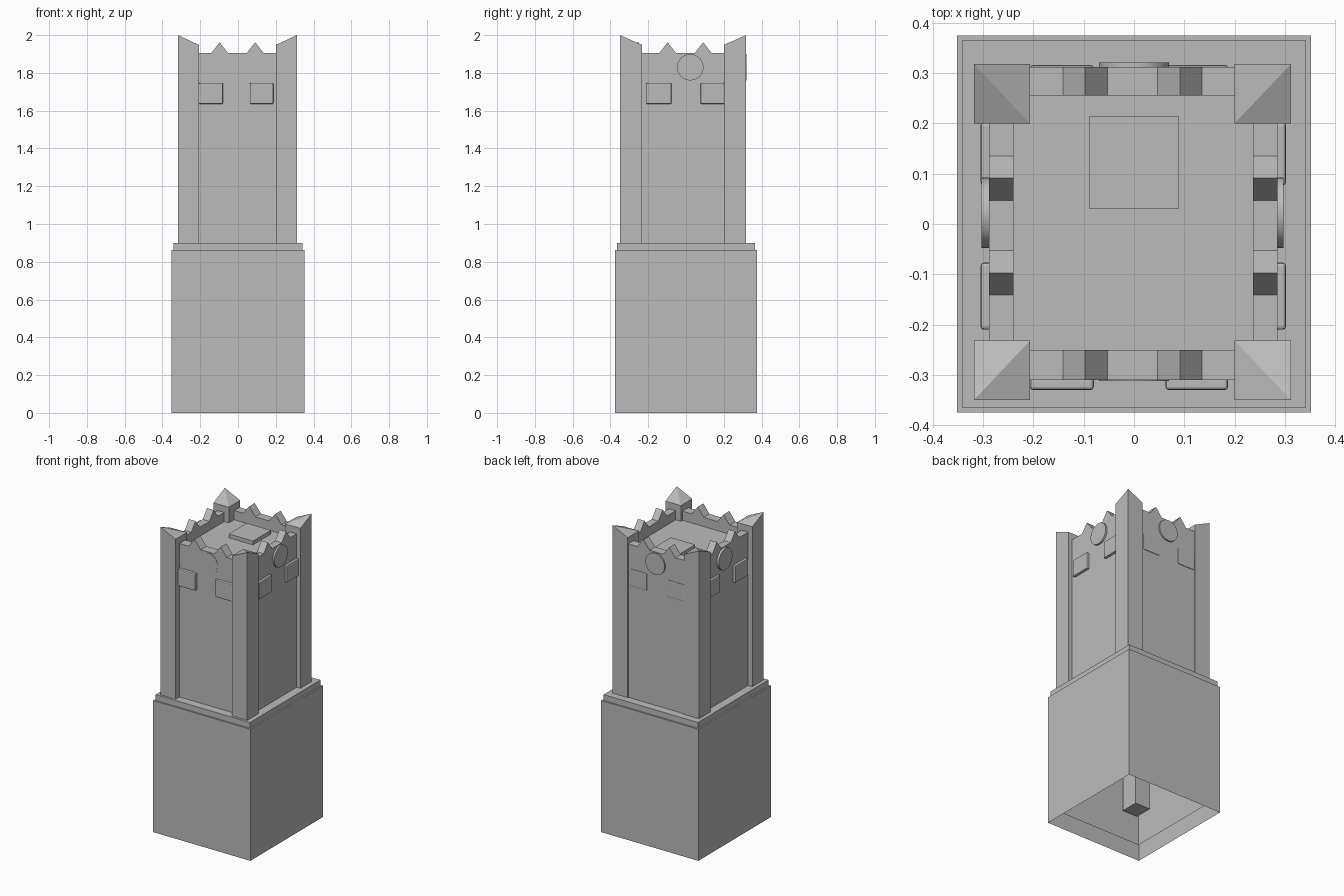
import bpy
import bmesh
import math

if "Cube" in bpy.data.objects:
    bpy.data.objects.remove(bpy.data.objects["Cube"])

stone = bpy.data.materials.new("grey stone")
stone.use_nodes = True
stone.diffuse_color = (0.5, 0.5, 0.5, 1)
stone.node_tree.nodes["Principled BSDF"].inputs["Base Color"].default_value = (0.5, 0.5, 0.5, 1)


def finish(name, bm, bevel=0.0, smooth=False):
    bmesh.ops.recalc_face_normals(bm, faces=bm.faces)
    mesh = bpy.data.meshes.new(name)
    bm.to_mesh(mesh)
    bm.free()
    mesh.materials.append(stone)
    obj = bpy.data.objects.new(name, mesh)
    bpy.context.collection.objects.link(obj)
    if bevel:
        mod = obj.modifiers.new("bevel", 'BEVEL')
        mod.width, mod.segments = bevel, 2
    if smooth:
        bpy.ops.object.select_all(action='DESELECT')
        bpy.context.view_layer.objects.active = obj
        obj.select_set(True)
        bpy.ops.object.shade_smooth_by_angle()
    return obj


def box_bmesh(x, y, z):
    bm = bmesh.new()
    bmesh.ops.create_cube(bm, size=1)
    for v in bm.verts:
        v.co = [(lo + hi) / 2 + c * (hi - lo) for c, (lo, hi) in zip(v.co, (x, y, z))]
    return bm


def box(name, x, y, z, bevel=0.0, open_bottom=False):
    bm = box_bmesh(x, y, z)
    if open_bottom:
        low = min(bm.faces, key=lambda f: f.calc_center_median().z)
        bmesh.ops.delete(bm, geom=[low], context='FACES_ONLY')
    return finish(name, bm, bevel)


# hollow base and the ledge sleeve nested in it
box("base", (-.352, .352), (-.375, .375), (0, .862), open_bottom=True)
box("ledge", (-.342, .342), (-.365, .365), (.1, .9), open_bottom=True)

# roof deck with a raised hatch
box("roof_deck", (-.25, .25), (-.26, .26), (1.82, 1.845))
box("roof_hatch", (-.088, .088), (.03, .215), (1.845, 1.87))


# corner posts, each with its outer top corner drawn up to a point
def post(name, x, y):
    bm = box_bmesh(x, y, (.28, 1.948))
    top = [v for v in bm.verts if v.co.z > 1]
    peak = max(top, key=lambda v: abs(v.co.x) + abs(v.co.y))
    inner = min(top, key=lambda v: abs(v.co.x) + abs(v.co.y))
    bmesh.ops.connect_verts(bm, verts=[peak, inner])
    peak.co.z = 2
    finish(name, bm)


for side, x in (("right", (-.318, -.207)), ("left", (.2, .312))):
    for end, y in (("front", (-.35, -.232)), ("back", (.2, .318))):
        post(f"{end}_{side}_post", x, y)


# pointed merlon: a triangular prism across the wall
def merlon(name, along, centre, across):
    bm = bmesh.new()
    profile = ((-.052, 1.895), (.052, 1.895), (0, 1.962))
    verts = []
    for u, z in profile:
        p = [0, 0, z]
        p[along], p[1 - along] = centre + u, across[0]
        verts.append(bm.verts.new(p))
    face = bm.faces.new(verts)
    moved = bmesh.ops.extrude_face_region(bm, geom=[face])["geom"]
    for v in moved:
        if isinstance(v, bmesh.types.BMVert):
            v.co[1 - along] = across[1]
    finish(name, bm)


# round plate lying against a wall
def disc(name, along, centre, across):
    bm = bmesh.new()
    bmesh.ops.create_cone(bm, cap_ends=True, segments=32, radius1=.07, radius2=.07, depth=1)
    for v in bm.verts:
        u, w, t = v.co
        p = [0, 0, 1.83 + w]
        p[along] = centre + u
        p[1 - along] = across[0] + (t + .5) * (across[1] - across[0])
        v.co = p
    finish(name, bm, smooth=True)


# four walls: axis they run along, extent, thickness, window depth, disc depth
walls = {
    "front": (0, (-.21, .205), (-.31, -.25), (-.33, -.305), (-.312, -.3)),
    "back": (0, (-.21, .205), (.255, .312), (.3, .316), (.3, .321)),
    "right": (1, (-.235, .205), (-.288, -.24), (-.305, -.28), (-.303, -.28)),
    "left": (1, (-.235, .205), (.237, .285), (.28, .302), (.28, .297)),
}
for name, (along, extent, thick, window, plate) in walls.items():
    def wall_box(part, span, depth, z, bevel=0.0):
        x, y = (span, depth) if along == 0 else (depth, span)
        box(f"{name}_{part}", x, y, z, bevel)

    wall_box("wall", extent, thick, (.88, 1.905))
    spans = ((-.207, -.08), (.063, .187)) if along == 0 else ((-.21, -.077), (.077, .202))
    for i, span in enumerate(spans):
        wall_box(f"window_{i + 1}", span, window, (1.635, 1.747), .006)
    for i, centre in enumerate((-.097, .091)):
        merlon(f"{name}_merlon_{i + 1}", along, centre, thick)
    disc(f"{name}_disc", along, 0 if along == 0 else .0225, plate)
